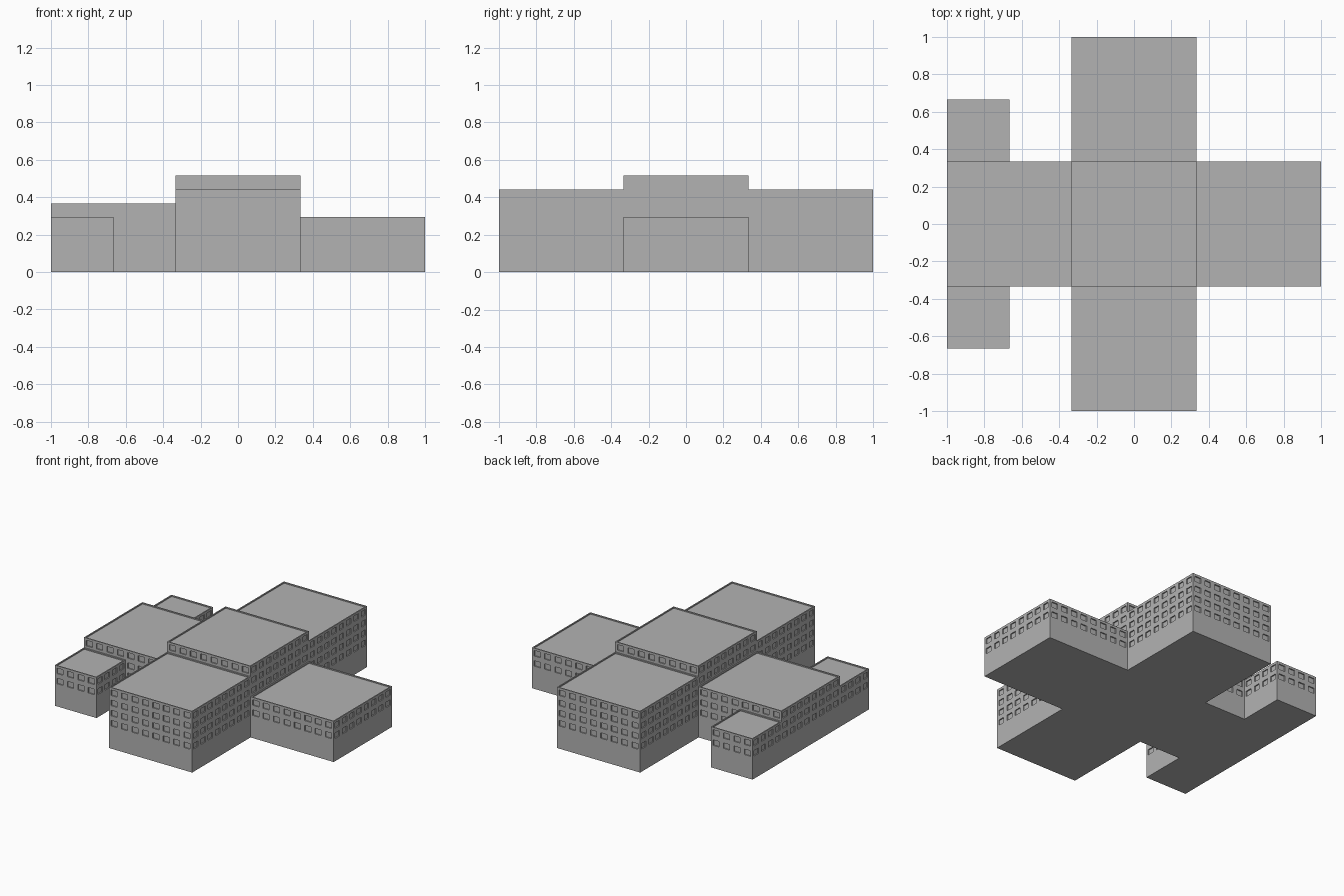
import bpy
import bmesh
from mathutils import Vector

default = bpy.data.objects.get("Cube")
if default:
    bpy.data.objects.remove(default)

THIRD = 1 / 3          # plan module
BAY = THIRD / 4        # window spacing
STOREY = 0.515 / 7     # floor height
PLINTH = 2             # floors without windows
RECESS = 0.008

concrete = bpy.data.materials.new("concrete_grey")
concrete.use_nodes = True
GREY = (0.45, 0.45, 0.45, 1)
concrete.diffuse_color = GREY
concrete.node_tree.nodes["Principled BSDF"].inputs["Base Color"].default_value = GREY


def slice_block(bm, co, normal):
    geom = bm.verts[:] + bm.edges[:] + bm.faces[:]
    bmesh.ops.bisect_plane(bm, geom=geom, dist=1e-6, plane_co=co, plane_no=normal)


def sink(bm, faces, border):
    """Inset each face, then push the inner face straight in."""
    bmesh.ops.inset_individual(bm, faces=faces, thickness=border, use_even_offset=True)
    bmesh.ops.inset_individual(bm, faces=faces, thickness=0, depth=-RECESS)


def block(name, x0, x1, y0, y1, floors):
    """Box with recessed windows and a thin roof parapet; plan in modules."""
    lo = Vector((x0 * THIRD, y0 * THIRD, 0))
    hi = Vector((x1 * THIRD, y1 * THIRD, floors * STOREY))
    bm = bmesh.new()
    bmesh.ops.create_cube(bm, size=1)
    for v in bm.verts:
        v.co = [(a + b) / 2 + c * (b - a) for a, b, c in zip(lo, hi, v.co)]

    # Split the walls into window bays
    for f in range(PLINTH, floors):
        slice_block(bm, (0, 0, f * STOREY), (0, 0, 1))
    for i in range(1, (x1 - x0) * 4):
        slice_block(bm, (lo.x + i * BAY, 0, 0), (1, 0, 0))
    for i in range(1, (y1 - y0) * 4):
        slice_block(bm, (0, lo.y + i * BAY, 0), (0, 1, 0))
    bm.normal_update()

    # Windows on the upper floors
    sink(bm, [f for f in bm.faces if abs(f.normal.z) < 0.5
              and f.calc_center_median().z > PLINTH * STOREY], 0.017)

    # Roof and underside as single faces, roof sunk behind the parapet
    for side in (-1, 1):
        level = hi.z if side > 0 else 0
        flat = [f for f in bm.faces if f.normal.z * side > 0.9
                and abs(f.calc_center_median().z - level) < 1e-4]
        merged = bmesh.ops.dissolve_faces(bm, faces=flat)["region"]
        if side > 0:
            sink(bm, merged, 0.008)

    mesh = bpy.data.meshes.new(name)
    bm.to_mesh(mesh)
    bm.free()
    mesh.materials.append(concrete)
    bpy.context.collection.objects.link(bpy.data.objects.new(name, mesh))


# Cross-shaped building with a wing on each side of the core
block("central_core", -1, 1, -1, 1, 7)
block("front_wing", -1, 1, -3, -1, 6)
block("back_wing", -1, 1, 1, 3, 6)
block("right_wing", -3, -1, -1, 1, 5)
block("left_wing", 1, 3, -1, 1, 4)

# Small annexes at the end of the right wing
block("front_annex", -3, -2, -2, -1, 4)
block("back_annex", -3, -2, 1, 2, 4)
